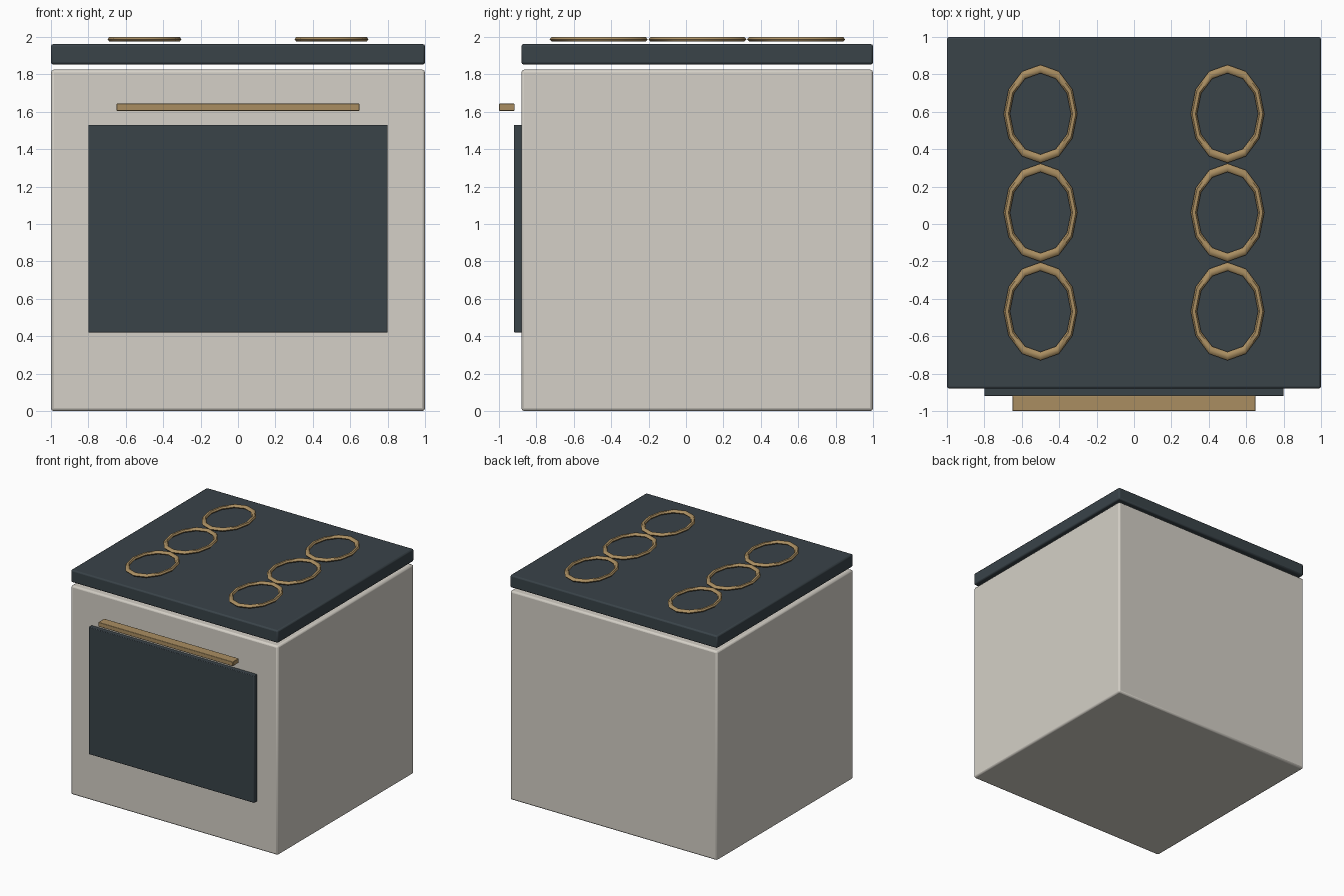
import bpy
from math import radians

if "Cube" in bpy.data.objects:
    bpy.data.objects.remove(bpy.data.objects["Cube"])


def material(name, rgb):
    mat = bpy.data.materials.new(name)
    mat.diffuse_color = (*rgb, 1)
    mat.use_nodes = True
    mat.node_tree.nodes["Principled BSDF"].inputs["Base Color"].default_value = mat.diffuse_color
    return mat


CREAM = material("cream_enamel", (0.66, 0.63, 0.57))
DARK = material("dark_glass", (0.041, 0.056, 0.066))
BRASS = material("brass", (0.40, 0.27, 0.12))


def finish(obj, name, mat):
    obj.name = name
    obj.data.materials.append(mat)
    bpy.ops.object.transform_apply(location=False, rotation=False, scale=True)
    bpy.ops.object.shade_smooth_by_angle(angle=radians(50))
    return obj


def box(name, x, y, z, mat, bevel):
    """Bevelled box from (min, max) ranges on each axis."""
    bpy.ops.mesh.primitive_cube_add(
        size=1, location=[(r[0] + r[1]) / 2 for r in (x, y, z)])
    obj = bpy.context.object
    obj.scale = [r[1] - r[0] for r in (x, y, z)]
    finish(obj, name, mat)
    mod = obj.modifiers.new("soft_edges", "BEVEL")
    mod.width = bevel
    mod.segments = 2
    return obj


def burner(name, x, y):
    """Low-poly oval ring, stretched front to back and flattened."""
    bpy.ops.mesh.primitive_torus_add(
        location=(x, y, 1.9875), major_segments=12, minor_segments=6,
        major_radius=0.18, minor_radius=0.017)
    obj = bpy.context.object
    obj.scale = (1, 1.33, 0.0125 / (0.017 * 0.866))
    return finish(obj, name, mat=BRASS)


# Oven body and the hob slab above it
box("oven_body", (-1, 1), (-0.88, 1), (0, 1.825), CREAM, 0.015)
box("hob_top", (-1, 1), (-0.88, 1), (1.853, 1.962), DARK, 0.012)

# Door glass and handle on the front
box("door_glass", (-0.8, 0.8), (-0.92, -0.87), (0.42, 1.53), DARK, 0.005)
box("door_handle", (-0.65, 0.65), (-1, -0.917), (1.605, 1.643), BRASS, 0.004)

# Two columns of three burner rings
for side, x in (("left", -0.5), ("right", 0.5)):
    for row, y in (("front", -0.467), ("middle", 0.061), ("back", 0.589)):
        burner(f"burner_{side}_{row}", x, y)
